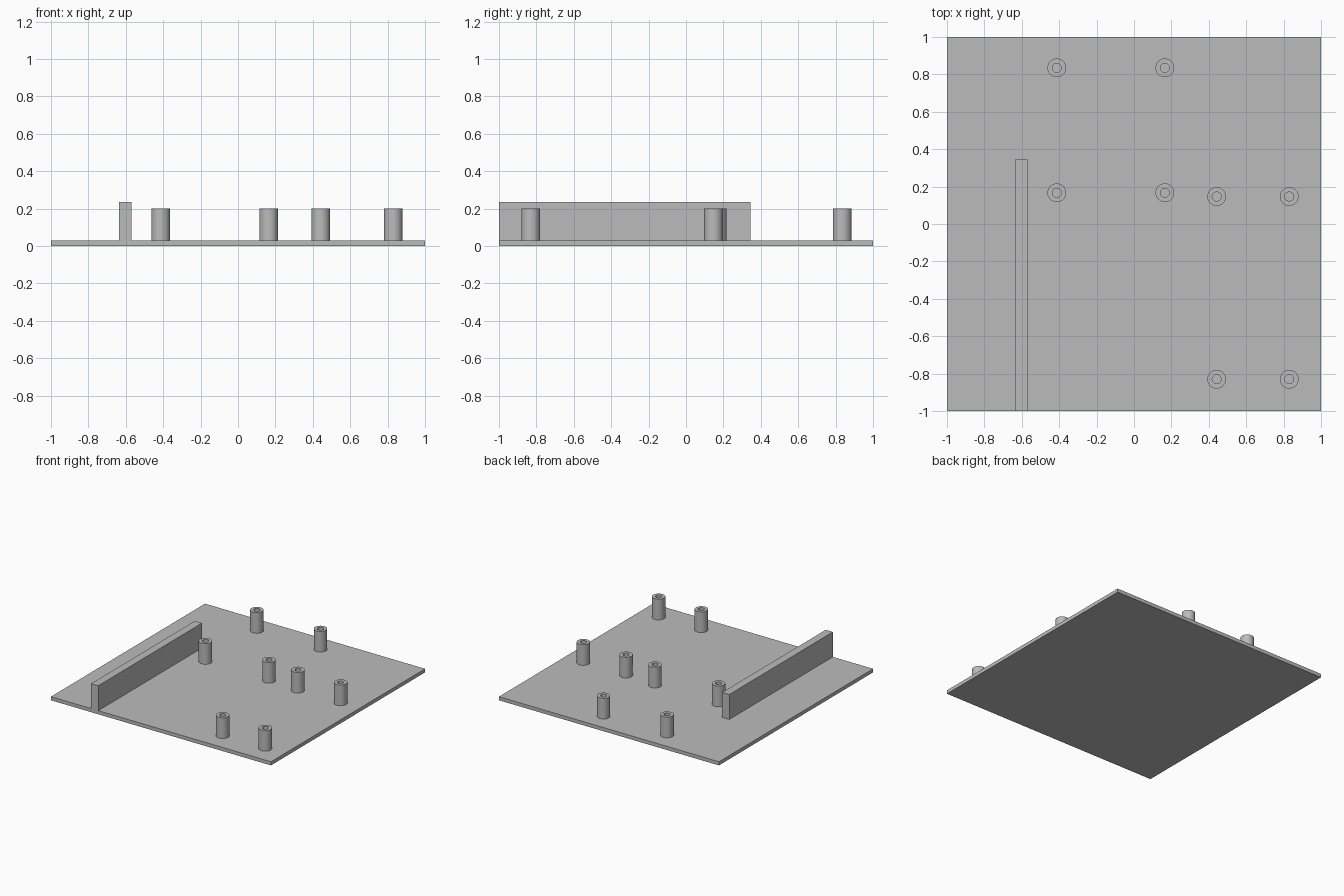
import bpy
import bmesh
import math

if "Cube" in bpy.data.objects:
    bpy.data.objects.remove(bpy.data.objects["Cube"], do_unlink=True)

PLATE_TOP = 0.03
POST_TOP = 0.2
SIDES = 48

grey = bpy.data.materials.new("light grey")
grey.use_nodes = True
colour = (0.5, 0.5, 0.5, 1)
grey.diffuse_color = colour
grey.node_tree.nodes["Principled BSDF"].inputs["Base Color"].default_value = colour


def add_object(name, bm):
    bmesh.ops.recalc_face_normals(bm, faces=bm.faces[:])
    mesh = bpy.data.meshes.new(name)
    bm.to_mesh(mesh)
    bm.free()
    mesh.materials.append(grey)
    obj = bpy.data.objects.new(name, mesh)
    bpy.context.collection.objects.link(obj)
    return obj


def box(name, low, high):
    bm = bmesh.new()
    bmesh.ops.create_cube(bm, size=1)
    for v in bm.verts:
        v.co = [l + (c + 0.5) * (h - l) for c, l, h in zip(v.co, low, high)]
    return add_object(name, bm)


def standoff(name, x, y, outer=0.05, inner=0.024):
    # Hollow post lathed from its wall section
    bm = bmesh.new()
    section = [(outer, PLATE_TOP), (outer, POST_TOP), (inner, POST_TOP), (inner, PLATE_TOP)]
    verts = [bm.verts.new((r, 0, z)) for r, z in section]
    edges = [bm.edges.new((verts[i], verts[(i + 1) % 4])) for i in range(4)]
    bmesh.ops.spin(bm, geom=verts + edges, cent=(0, 0, 0), axis=(0, 0, 1),
                   angle=math.tau, steps=SIDES, use_merge=True)
    bmesh.ops.remove_doubles(bm, verts=bm.verts[:], dist=0.0001)
    obj = add_object(name, bm)
    obj.location = (x, y, 0)
    bpy.ops.object.select_all(action="DESELECT")
    obj.select_set(True)
    bpy.context.view_layer.objects.active = obj
    bpy.ops.object.shade_smooth_by_angle(angle=math.radians(30))


# Base plate and upright divider
box("base_plate", (-1, -1, 0), (1, 1, PLATE_TOP))
box("divider_wall", (-0.635, -1, PLATE_TOP), (-0.57, 0.345, 0.235))

# Two rectangular groups of mounting posts
groups = {
    "back": ((-0.413, 0.165), (0.167, 0.835)),
    "front": ((0.442, 0.83), (-0.83, 0.147)),
}
for group, (xs, ys) in groups.items():
    for x, side in zip(xs, ("right", "left")):
        for y, end in zip(ys, ("near", "far")):
            standoff(f"{group}_standoff_{side}_{end}", x, y)
